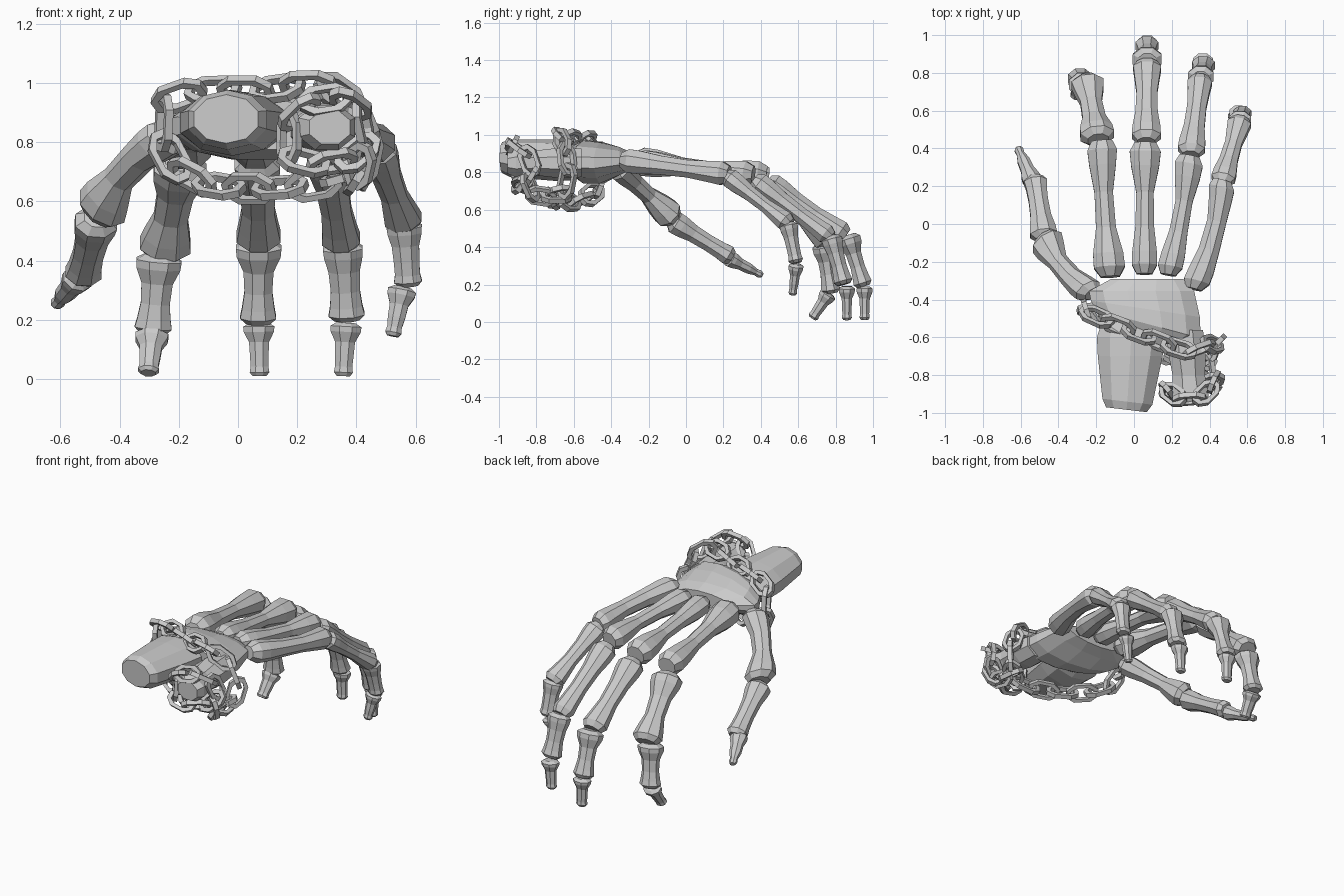
import bpy, bmesh, math
from mathutils import Vector

grey = bpy.data.materials.new("bone_grey")
grey.diffuse_color = (0.6, 0.6, 0.6, 1)


def finish(name, bm):
    bmesh.ops.recalc_face_normals(bm, faces=bm.faces)
    me = bpy.data.meshes.new(name)
    bm.to_mesh(me)
    bm.free()
    me.materials.append(grey)
    ob = bpy.data.objects.new(name, me)
    bpy.context.collection.objects.link(ob)
    return ob


def skin(bm, rings, closed=False):
    """Bridge rings of points with quads; cap the ends unless closed."""
    vs = [[bm.verts.new(p) for p in ring] for ring in rings]
    n = len(vs[0])
    for k in range(len(vs) if closed else len(vs) - 1):
        a, b = vs[k], vs[(k + 1) % len(vs)]
        for i in range(n):
            j = (i + 1) % n
            bm.faces.new((a[i], a[j], b[j], b[i]))
    if not closed:
        bm.faces.new(vs[0])
        bm.faces.new(vs[-1])


def bone(name, a, b, r0, rm, r1, bend=(0, 0, 0), flat=0.85):
    """Eight-sided bone with a knob at each end and a thin shaft."""
    a, b, bend = Vector(a), Vector(b), Vector(bend)
    d = (b - a).normalized()
    u = Vector((1, 0, 0))
    u = (u - d * u.dot(d)).normalized()
    w = d.cross(u)
    profile = [(0, r0 * 0.6), (0.07, r0 * 0.98), (0.17, r0 * 0.95), (0.36, rm * 1.08),
               (0.62, rm), (0.82, r1 * 0.9), (0.93, r1), (1, r1 * 0.7)]
    rings = []
    for t, r in profile:
        c = a.lerp(b, t) + bend * math.sin(math.pi * t)
        ring = []
        for i in range(8):
            q = math.tau * (i + 0.5) / 8
            ring.append(c + u * (r * 1.06 * math.cos(q)) + w * (r * 1.06 * flat * math.sin(q)))
        rings.append(ring)
    bm = bmesh.new()
    skin(bm, rings)
    return finish(name, bm)


def block(name, sections, sides):
    """Loft along y; each section is (y, centre x, centre z, rx, rz, shear)."""
    rings = []
    for y, cx, cz, rx, rz, sh in sections:
        ring = []
        for i in range(sides):
            q = math.tau * (i + 0.5) / sides
            x = cx + rx * 1.03 * math.cos(q)
            ring.append((x, y + sh * x, cz + rz * 1.03 * math.sin(q)))
        rings.append(ring)
    bm = bmesh.new()
    skin(bm, rings)
    return finish(name, bm)


def curve_points(pts, closed):
    """Smooth dense path through the given points."""
    p = [Vector(v) for v in pts]
    n = len(p)
    get = (lambda i: p[i % n]) if closed else (lambda i: p[max(0, min(n - 1, i))])
    out = []
    for i in range(n if closed else n - 1):
        p0, p1, p2, p3 = (get(i + k) for k in (-1, 0, 1, 2))
        for s in range(20):
            t = s / 20
            out.append(0.5 * (2 * p1 + (p2 - p0) * t + (2 * p0 - 5 * p1 + 4 * p2 - p3) * t * t
                              + (3 * p1 - p0 - 3 * p2 + p3) * t ** 3))
    out.append(get(n) if closed else p[-1])
    return out


def chain(name, pts, count, closed=True, half_len=0.084, half_wid=0.047, wire=0.0135):
    """Interlocked square-section links, each turned a quarter from the last."""
    path = curve_points(pts, closed)
    dist = [0.0]
    for k in range(1, len(path)):
        dist.append(dist[-1] + (path[k] - path[k - 1]).length)
    centre = sum(path, Vector()) / len(path)
    shape = [(1, 0.42), (0.5, 1), (-0.5, 1), (-1, 0.42),
             (-1, -0.42), (-0.5, -1), (0.5, -1), (1, -0.42)]
    bm = bmesh.new()
    for m in range(count):
        s = dist[-1] * (m + 0.5) / count
        k = max(1, next(i for i, v in enumerate(dist) if v >= s))
        c = path[k]
        t = (path[min(k + 1, len(path) - 1)] - path[k - 1]).normalized()
        rad = c - centre if closed else Vector((1, 0, 0.2))
        rad = (rad - t * rad.dot(t)).normalized()
        side = t.cross(rad)
        ang = math.radians(40 + 90 * (m % 2))
        v = rad * math.cos(ang) + side * math.sin(ang)
        nrm = t.cross(v) * wire
        rings = []
        for x, y in shape:
            off = t * (x * half_len) + v * (y * half_wid)
            o = off.normalized() * wire
            q = c + off
            rings.append([q + o + nrm, q - o + nrm, q - o - nrm, q + o - nrm])
        skin(bm, rings, closed=True)
    return finish(name, bm)


# Wrist block and the two forearm bones
block("wrist", [(-0.29, 0.07, 0.86, 0.19, 0.045, 0),
                (-0.355, 0.04, 0.86, 0.28, 0.075, 0),
                (-0.44, 0.06, 0.85, 0.29, 0.11, -0.15),
                (-0.51, 0.075, 0.855, 0.28, 0.115, -0.27),
                (-0.57, 0.07, 0.86, 0.23, 0.085, -0.22)], 12)
block("large_forearm_bone", [(-0.52, -0.015, 0.87, 0.16, 0.08, 0),
                             (-0.60, -0.015, 0.865, 0.185, 0.105, 0),
                             (-0.70, -0.02, 0.865, 0.175, 0.108, 0),
                             (-0.945, -0.035, 0.875, 0.135, 0.098, -0.12),
                             (-0.988, -0.04, 0.878, 0.11, 0.08, -0.12)], 10)
block("small_forearm_bone", [(-0.56, 0.27, 0.85, 0.10, 0.08, 0),
                             (-0.68, 0.28, 0.85, 0.105, 0.085, 0),
                             (-0.80, 0.29, 0.85, 0.09, 0.07, 0),
                             (-0.91, 0.30, 0.85, 0.10, 0.08, 0),
                             (-0.955, 0.31, 0.85, 0.072, 0.06, 0)], 8)

# Fingers: hand bone, then three finger bones each (start, end, radii)
fingers = {
    "index": [((-0.125, -0.28, 0.862), (-0.17, 0.44, 0.775), 0.086, 0.05, 0.08),
              ((-0.19, 0.445, 0.735), (-0.25, 0.765, 0.43), 0.093, 0.058, 0.088),
              ((-0.265, 0.735, 0.42), (-0.288, 0.775, 0.155), 0.08, 0.05, 0.064),
              ((-0.29, 0.765, 0.155), (-0.303, 0.675, 0.02), 0.058, 0.036, 0.036)],
    "middle": [((0.055, -0.265, 0.862), (0.06, 0.43, 0.78), 0.07, 0.047, 0.084),
               ((0.065, 0.435, 0.75), (0.07, 0.855, 0.46), 0.08, 0.056, 0.076),
               ((0.07, 0.865, 0.465), (0.068, 0.95, 0.19), 0.08, 0.048, 0.062),
               ((0.07, 0.955, 0.19), (0.073, 0.955, 0.01), 0.055, 0.032, 0.034)],
    "ring": [((0.18, -0.27, 0.862), (0.295, 0.36, 0.785), 0.068, 0.046, 0.076),
             ((0.30, 0.365, 0.76), (0.352, 0.775, 0.45), 0.074, 0.052, 0.066),
             ((0.353, 0.775, 0.46), (0.368, 0.845, 0.2), 0.07, 0.05, 0.062),
             ((0.365, 0.86, 0.19), (0.355, 0.86, 0.01), 0.055, 0.032, 0.033)],
    "little": [((0.315, -0.345, 0.865), (0.468, 0.23, 0.79), 0.072, 0.052, 0.07),
               ((0.465, 0.215, 0.785), (0.565, 0.555, 0.52), 0.066, 0.046, 0.064),
               ((0.56, 0.545, 0.53), (0.575, 0.59, 0.315), 0.062, 0.044, 0.048),
               ((0.556, 0.59, 0.31), (0.522, 0.57, 0.145), 0.05, 0.03, 0.028)],
}
bends = {"index": -0.008, "middle": 0, "ring": 0.015, "little": 0.03}
parts = ["hand_bone", "first_bone", "middle_bone", "tip_bone"]
for finger, bones in fingers.items():
    for k, (a, b, r0, rm, r1) in enumerate(bones):
        bone(f"{finger}_{parts[k]}", a, b, r0, rm, r1,
             bend=(bends[finger] if k == 0 else 0, 0, 0), flat=0.92 if k == 0 else 0.82)

# Thumb, with a curved base bone
bone("thumb_base_bone", (-0.22, -0.37, 0.83), (-0.47, -0.075, 0.56), 0.075, 0.054, 0.09,
     bend=(-0.03, -0.015, 0.015))
bone("thumb_middle_bone", (-0.475, -0.08, 0.545), (-0.525, 0.245, 0.345), 0.074, 0.052, 0.062)
bone("thumb_tip_bone", (-0.535, 0.22, 0.345), (-0.615, 0.405, 0.25), 0.052, 0.034, 0.024)

# Loose chain around the wrist
chain("wrist_chain", [(-0.24, -0.47, 0.92), (-0.13, -0.52, 0.97), (0.08, -0.60, 0.975),
                      (0.28, -0.67, 0.99), (0.40, -0.64, 0.90), (0.43, -0.64, 0.74),
                      (0.30, -0.72, 0.67), (0.10, -0.66, 0.645), (-0.10, -0.54, 0.66),
                      (-0.23, -0.46, 0.75)], 16)
# Small chain around the thin forearm bone, with a hanging tail to the wrist chain
chain("forearm_chain", [(0.18, -0.88, 0.86), (0.25, -0.925, 0.93), (0.36, -0.91, 0.94),
                        (0.42, -0.84, 0.87), (0.41, -0.83, 0.77), (0.30, -0.88, 0.73),
                        (0.19, -0.89, 0.75)], 8, half_len=0.075, half_wid=0.042)
chain("hanging_chain", [(0.42, -0.85, 0.76), (0.40, -0.80, 0.68), (0.38, -0.66, 0.67)],
      3, closed=False, half_len=0.07, half_wid=0.042)
